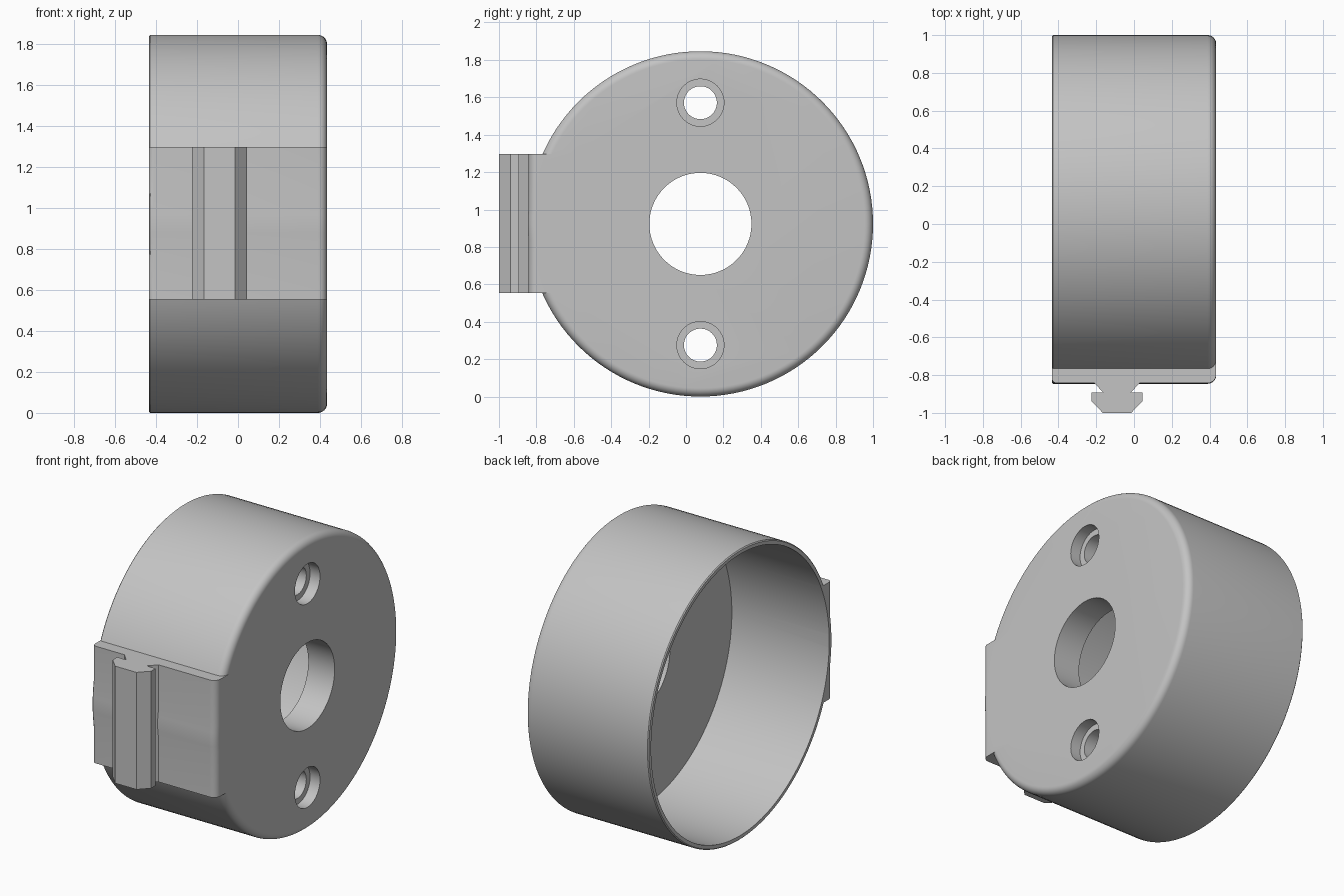
import bpy
import bmesh
from math import cos, sin, pi, radians
from mathutils import Matrix, Vector

if "Cube" in bpy.data.objects:
    bpy.data.objects.remove(bpy.data.objects["Cube"])

# Main dimensions
HALF = 0.435                      # half of the housing depth along x
RADIUS = 0.923
CY, CZ = 0.077, 0.923             # axis of the housing
WALL, FLOOR, FILLET = 0.028, 0.185, 0.045
HOLE_OFFSET = 0.648

grey = bpy.data.materials.new("plain grey")
grey.use_nodes = True
colour = (0.55, 0.55, 0.55, 1)
grey.diffuse_color = colour
grey.node_tree.nodes["Principled BSDF"].inputs["Base Color"].default_value = colour


def make_object(name, bm):
    bmesh.ops.recalc_face_normals(bm, faces=bm.faces)
    mesh = bpy.data.meshes.new(name)
    bm.to_mesh(mesh)
    bm.free()
    mesh.materials.append(grey)
    obj = bpy.data.objects.new(name, mesh)
    bpy.context.collection.objects.link(obj)
    return obj


def lathe(name, profile, steps=128):
    """Revolve (x, radius) points around the housing axis."""
    bm = bmesh.new()
    verts = [bm.verts.new((x, CY, CZ + r)) for x, r in profile]
    edges = [bm.edges.new(pair) for pair in zip(verts, verts[1:])]
    bmesh.ops.spin(bm, geom=verts + edges, cent=(0, CY, CZ), axis=(1, 0, 0),
                   angle=2 * pi, steps=steps, use_merge=True)
    bmesh.ops.remove_doubles(bm, verts=bm.verts, dist=1e-5)
    bmesh.ops.holes_fill(bm, edges=bm.edges, sides=0)
    return make_object(name, bm)


def cylinder(name, radius, x0, x1, dz=0, segments=64):
    bm = bmesh.new()
    place = (Matrix.Translation(Vector(((x0 + x1) / 2, CY, CZ + dz)))
             @ Matrix.Rotation(pi / 2, 4, 'Y'))
    bmesh.ops.create_cone(bm, cap_ends=True, segments=segments, radius1=radius,
                          radius2=radius, depth=x1 - x0, matrix=place)
    return make_object(name, bm)


def prism(name, outline, z0, z1):
    """Extrude an (x, y) outline upward."""
    bm = bmesh.new()
    face = bm.faces.new([bm.verts.new((x, y, z0)) for x, y in outline])
    new = bmesh.ops.extrude_face_region(bm, geom=[face])["geom"]
    top = [v for v in new if isinstance(v, bmesh.types.BMVert)]
    bmesh.ops.translate(bm, verts=top, vec=(0, 0, z1 - z0))
    return make_object(name, bm)


def arc(cx, cy, r, start, end, steps=8):
    angles = [radians(start + (end - start) * i / steps) for i in range(steps + 1)]
    return [(cx + r * cos(a), cy + r * sin(a)) for a in angles]


def combine(target, tool, operation):
    mod = target.modifiers.new(operation, 'BOOLEAN')
    mod.operation, mod.object, mod.solver = operation, tool, 'EXACT'
    bpy.context.view_layer.objects.active = target
    bpy.ops.object.modifier_apply(modifier=mod.name)
    bpy.data.objects.remove(tool)


# Round housing with a filleted closed end and a tiny edge break at the open end
chamfer = 0.006
housing = lathe("housing", [(-HALF, RADIUS - chamfer), (-HALF + chamfer, RADIUS)]
                + arc(HALF - FILLET, RADIUS - FILLET, FILLET, 90, 0))

# Flat mounting block with rounded front corners
BLOCK_Y, Z0, Z1 = -0.842, 0.553, 1.298
small = 0.025
block = prism("block",
              arc(-HALF + small, BLOCK_Y + small, small, 180, 270)
              + arc(HALF - FILLET, BLOCK_Y + FILLET, FILLET, 270, 360)
              + [(HALF, -0.6), (-HALF, -0.6)], Z0, Z1)
combine(housing, block, 'UNION')

# Cavity, centre bore and two counterbored screw holes
inside = HALF - FLOOR
combine(housing, cylinder("cavity", RADIUS - WALL, -1, inside, segments=128), 'DIFFERENCE')
combine(housing, cylinder("bore", 0.273, 0, 1), 'DIFFERENCE')
for dz in (HOLE_OFFSET, -HOLE_OFFSET):
    combine(housing, cylinder("screw_hole", 0.088, 0, 1, dz), 'DIFFERENCE')
    combine(housing, cylinder("counterbore", 0.126, HALF - 0.07, 1, dz), 'DIFFERENCE')

# Undercut slide rail on the front of the block, mirrored about its centre line
RAIL_X = -0.09
half_rail = [(0.12, BLOCK_Y + 0.01), (0.12, BLOCK_Y), (0.072, -0.893),
             (0.135, -0.893), (0.135, -0.938), (0.075, -1.0)]
rail = prism("slide_rail",
             [(RAIL_X + x, y) for x, y in half_rail]
             + [(RAIL_X - x, y) for x, y in reversed(half_rail)], Z0, Z1)

# Smooth round surfaces while keeping hard edges
for obj in (housing, rail):
    bpy.ops.object.select_all(action='DESELECT')
    obj.select_set(True)
    bpy.context.view_layer.objects.active = obj
    bpy.ops.object.shade_smooth_by_angle(angle=radians(30))
